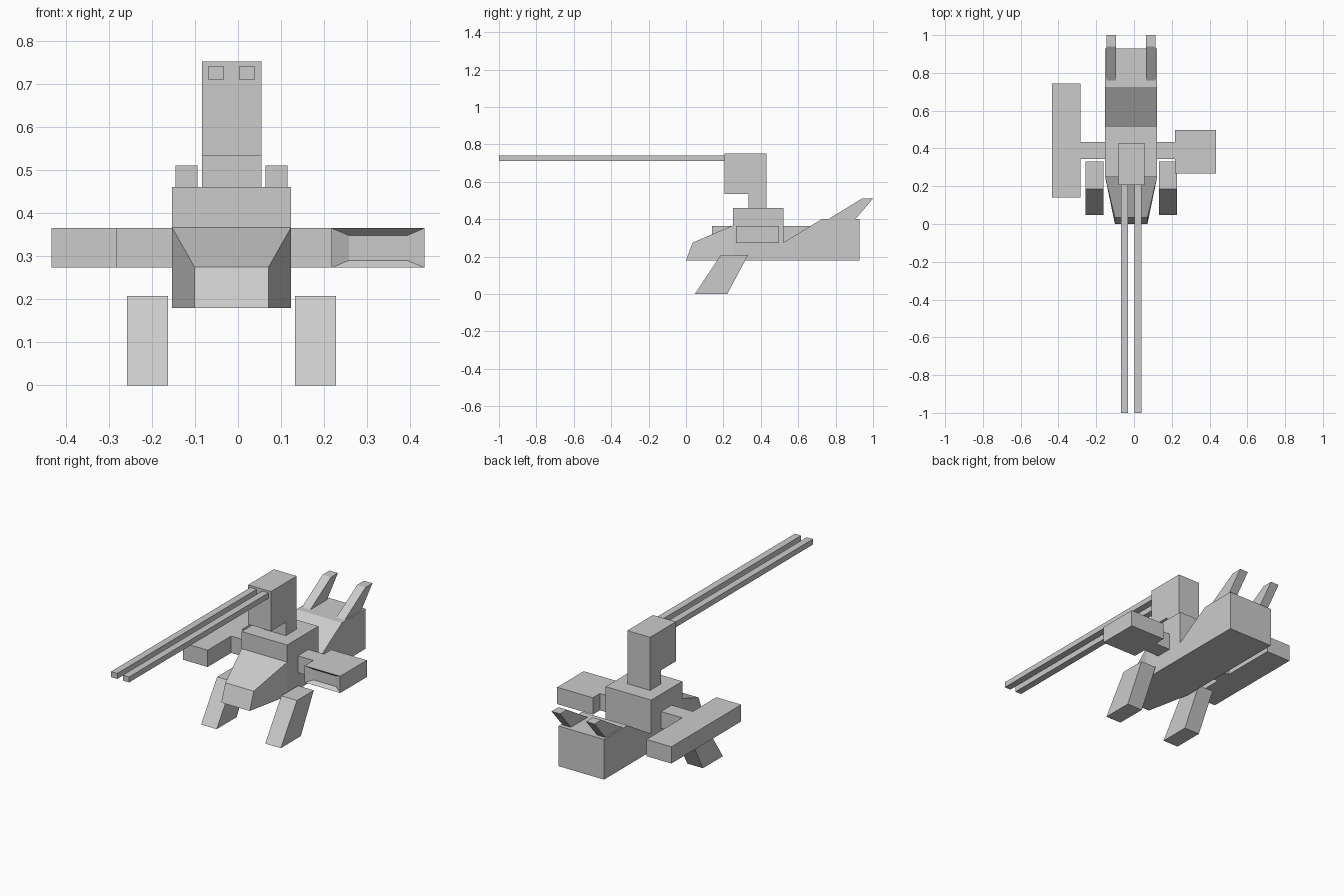
import bpy, bmesh

if "Cube" in bpy.data.objects:
    bpy.data.objects.remove(bpy.data.objects["Cube"])

grey = bpy.data.materials.new("light grey")
grey.diffuse_color = (0.6, 0.6, 0.6, 1)
grey.use_nodes = True
grey.node_tree.nodes["Principled BSDF"].inputs["Base Color"].default_value = grey.diffuse_color


def finish(name, bm):
    bmesh.ops.recalc_face_normals(bm, faces=bm.faces)
    mesh = bpy.data.meshes.new(name)
    bm.to_mesh(mesh)
    bm.free()
    mesh.materials.append(grey)
    obj = bpy.data.objects.new(name, mesh)
    bpy.context.collection.objects.link(obj)
    return obj


def prism(name, x0, x1, profile, taper=None):
    """Extrude a (y, z) side profile from x0 to x1; taper maps (x, y) to a new x."""
    bm = bmesh.new()
    rows = []
    for x in (x0, x1):
        rows.append([bm.verts.new((taper(x, y) if taper else x, y, z))
                     for y, z in profile])
    bm.faces.new(rows[0])
    bm.faces.new(rows[1][::-1])
    n = len(profile)
    for i in range(n):
        j = (i + 1) % n
        bm.faces.new((rows[0][i], rows[1][i], rows[1][j], rows[0][j]))
    return finish(name, bm)


def box(name, x0, x1, y0, y1, z0, z1):
    return prism(name, x0, x1, [(y0, z0), (y1, z0), (y1, z1), (y0, z1)])


LEFT, RIGHT, MID = -0.153, 0.123, -0.015

# Hull with raised deck, notch and sloped tail
prism("hull", LEFT, RIGHT, [
    (0.25, 0.18), (0.25, 0.46), (0.52, 0.46), (0.52, 0.275),
    (0.725, 0.40), (0.928, 0.40), (0.928, 0.18)])

# Nose narrowing towards the front
prism("nose", LEFT, RIGHT,
      [(0.0, 0.18), (0.035, 0.275), (0.25, 0.366), (0.25, 0.18)],
      lambda x, y: x if y > 0.1 else MID + (x - MID) * 0.625)

# Turret: neck under the rear of an overhanging head
prism("turret", -0.083, 0.055, [
    (0.335, 0.46), (0.43, 0.46), (0.43, 0.751), (0.207, 0.751),
    (0.207, 0.534), (0.335, 0.534)])

# Mirrored pairs about the hull centre line
for side, s in (("left", -1), ("right", 1)):
    def span(a, b):
        return sorted((MID + s * a, MID + s * b))

    box(side + "_barrel", *span(0.017, 0.055), -1.0, 0.207, 0.71, 0.74)
    prism(side + "_tail_fin", *span(0.079, 0.130),
          [(0.76, 0.40), (0.94, 0.51), (1.0, 0.51), (0.905, 0.40)])
    prism(side + "_leg", *span(0.147, 0.242),
          [(0.047, 0.0), (0.22, 0.0), (0.332, 0.208), (0.186, 0.208)])

# Side arms
box("left_arm", -0.282, LEFT, 0.343, 0.435, 0.273, 0.365)
box("right_arm", RIGHT, 0.217, 0.343, 0.435, 0.273, 0.365)

# Long pod on the left
box("left_pod", -0.433, -0.282, 0.14, 0.745, 0.273, 0.365)

# Short pod on the right, with a shallow bevelled recess in its front
pod = box("right_pod", 0.217, 0.433, 0.267, 0.497, 0.273, 0.365)
bm = bmesh.new()
bm.from_mesh(pod.data)
front = min(bm.faces, key=lambda f: f.calc_center_median().y)
bmesh.ops.inset_individual(bm, faces=[front], thickness=0.01)
for v in front.verts:
    v.co.x = 0.257 if v.co.x < 0.325 else 0.393
    v.co.z = 0.290 if v.co.z < 0.319 else 0.348
    v.co.y = 0.287
bm.to_mesh(pod.data)
bm.free()
